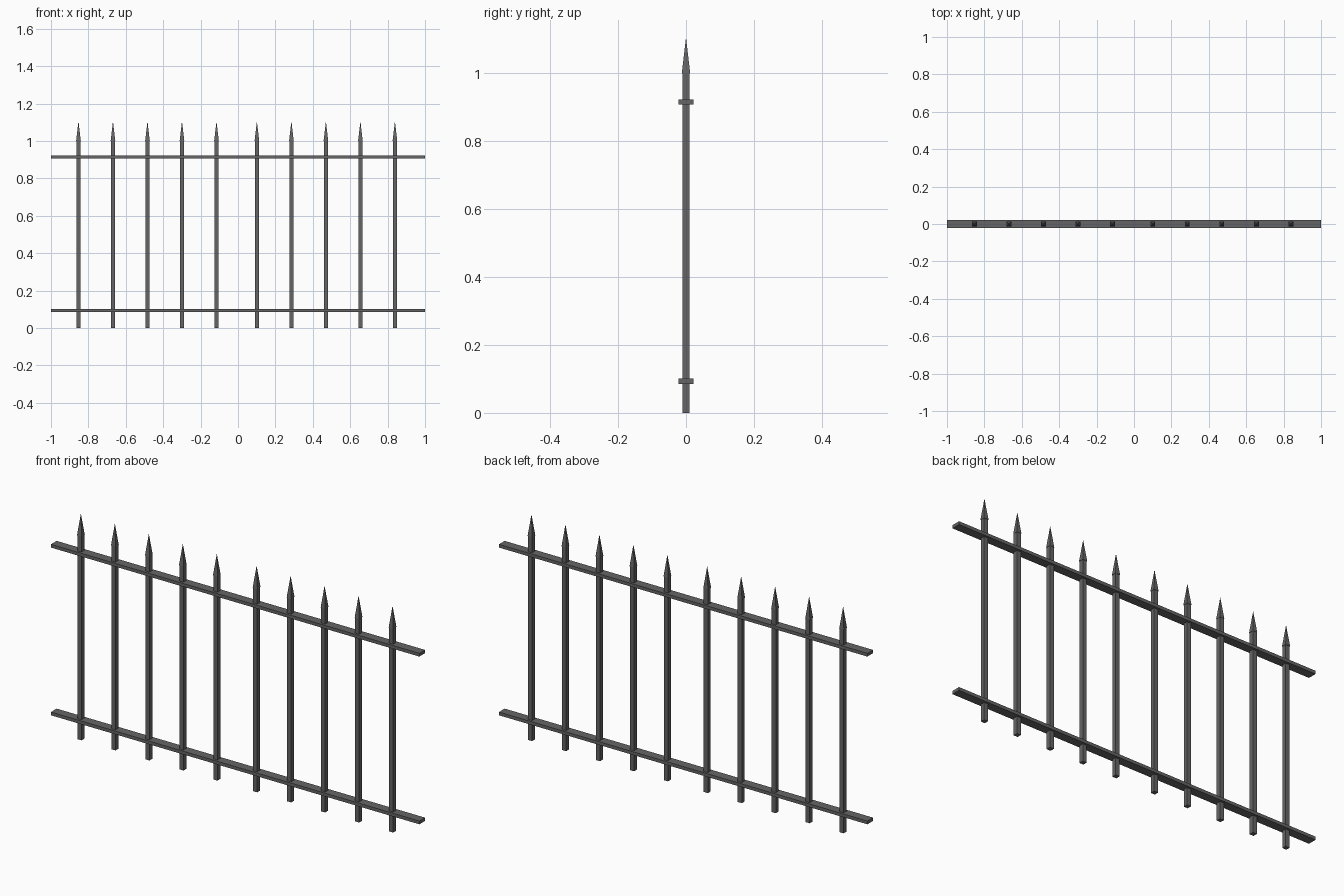
import bpy
import bmesh
from math import pi, sqrt
from mathutils import Matrix

cube = bpy.data.objects.get("Cube")
if cube:
    bpy.data.objects.remove(cube, do_unlink=True)

iron = bpy.data.materials.new("dark_grey_iron")
iron.use_nodes = True
colour = (0.13, 0.13, 0.13, 1)
iron.diffuse_color = colour
iron.node_tree.nodes["Principled BSDF"].inputs["Base Color"].default_value = colour


def finish(name, bm):
    mesh = bpy.data.meshes.new(name)
    bm.to_mesh(mesh)
    bm.free()
    mesh.materials.append(iron)
    obj = bpy.data.objects.new(name, mesh)
    bpy.context.collection.objects.link(obj)


def box(name, size, centre):
    bm = bmesh.new()
    bmesh.ops.create_cube(bm, size=1, matrix=Matrix.Translation(centre) @ Matrix.Diagonal((*size, 1)))
    finish(name, bm)


def spike(name, x, bottom, top, half):
    bm = bmesh.new()
    place = Matrix.Translation((x, 0, (bottom + top) / 2)) @ Matrix.Rotation(pi / 4, 4, "Z")
    bmesh.ops.create_cone(bm, cap_ends=True, segments=4, radius1=half * sqrt(2),
                          radius2=0, depth=top - bottom, matrix=place)
    finish(name, bm)


# Horizontal rails
for name, z in (("lower_rail", 0.093), ("upper_rail", 0.916)):
    box(name, (2, 0.044, 0.016), (0, 0, z))

# Square pickets with pointed tips, in two groups of five
SPACING = 0.1845
for group, start in (("right", -0.853), ("left", 0.101)):
    for i in range(5):
        x = start + i * SPACING
        box(f"{group}_picket_{i + 1}", (0.022, 0.022, 1.0), (x, 0, 0.5))
        spike(f"{group}_spike_{i + 1}", x, 1.0, 1.106, 0.0125)
